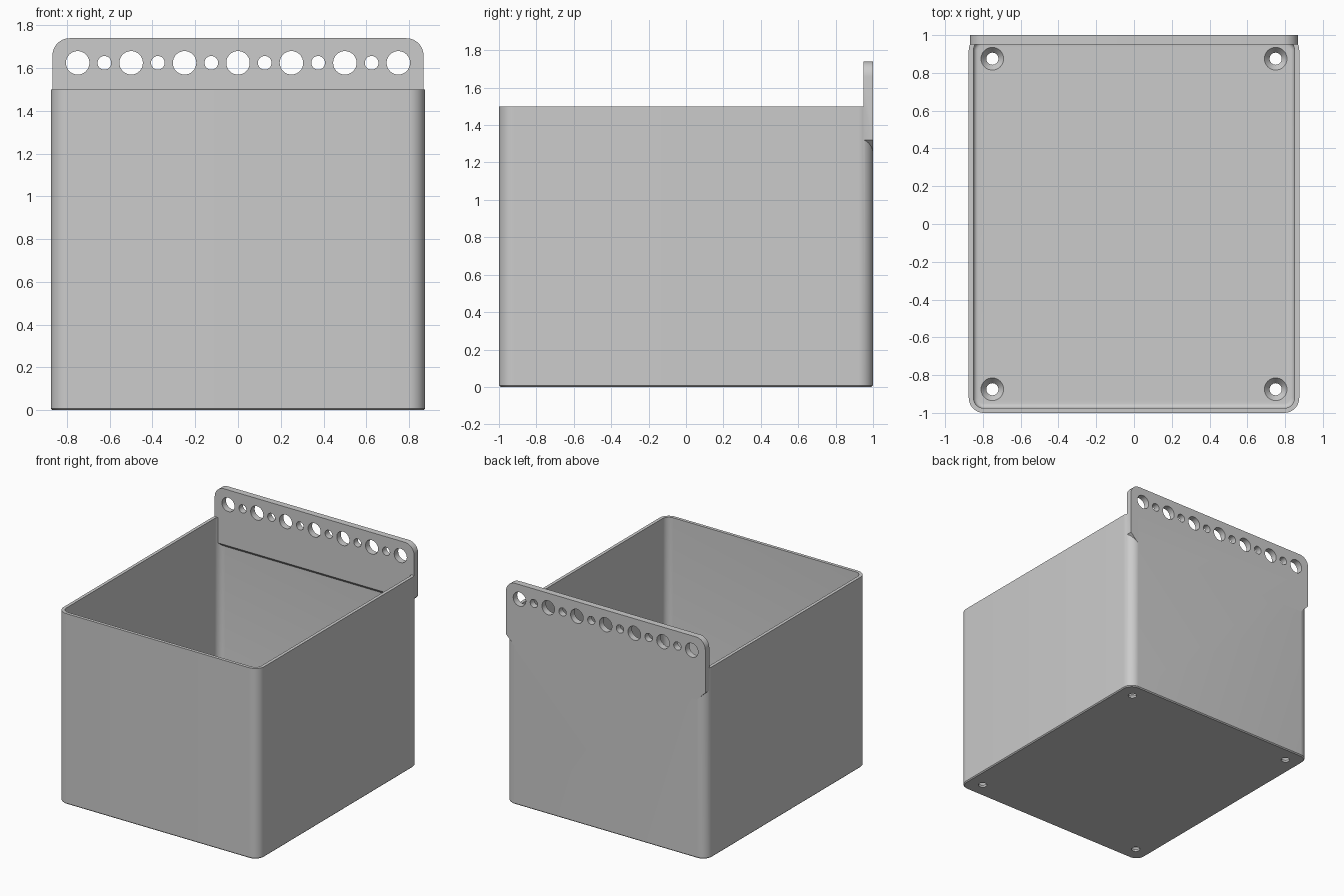
import bpy, bmesh, math
from mathutils import Vector

cube = bpy.data.objects.get("Cube")
if cube:
    bpy.data.objects.remove(cube, do_unlink=True)

grey = bpy.data.materials.new("plain grey")
grey.use_nodes = True
COLOUR = (0.6, 0.6, 0.6, 1)
grey.diffuse_color = COLOUR
grey.node_tree.nodes["Principled BSDF"].inputs["Base Color"].default_value = COLOUR


def make_object(name, bm):
    bmesh.ops.recalc_face_normals(bm, faces=bm.faces)
    mesh = bpy.data.meshes.new(name)
    bm.to_mesh(mesh)
    bm.free()
    mesh.materials.append(grey)
    obj = bpy.data.objects.new(name, mesh)
    bpy.context.collection.objects.link(obj)
    return obj


def rounded_rect(hx, hy, r, steps=10):
    pts = []
    for i, (sx, sy) in enumerate([(1, 1), (-1, 1), (-1, -1), (1, -1)]):
        for k in range(steps + 1):
            a = (i + k / steps) * math.pi / 2
            pts.append((sx * (hx - r) + r * math.cos(a), sy * (hy - r) + r * math.sin(a)))
    return pts


def loft(name, rings):
    """Skin closed rings of equal length and cap both ends."""
    bm = bmesh.new()
    loops = [[bm.verts.new(p) for p in ring] for ring in rings]
    for a, b in zip(loops, loops[1:]):
        for i in range(len(a)):
            j = (i + 1) % len(a)
            bm.faces.new((a[i], a[j], b[j], b[i]))
    bm.faces.new(loops[0])
    bm.faces.new(loops[-1])
    return make_object(name, bm)


def turned(name, profile, centre, axis, n=32):
    """Solid of revolution from (radius, distance along axis) pairs."""
    turn = Vector((0, 0, 1)).rotation_difference(Vector(axis)).to_matrix()
    rings = [[Vector(centre) + turn @ Vector((r * math.cos(math.tau * k / n),
              r * math.sin(math.tau * k / n), d)) for k in range(n)]
             for r, d in profile]
    return loft(name, rings)


def combine(target, tool, operation):
    mod = target.modifiers.new(operation, 'BOOLEAN')
    mod.operation, mod.solver, mod.object = operation, 'EXACT', tool
    bpy.context.view_layer.objects.active = target
    bpy.ops.object.modifier_apply(modifier=mod.name)
    bpy.data.objects.remove(tool, do_unlink=True)


# Bin body: outer wall, rim, inner wall, floor fillet
HX, HY, TOP, WALL, FLOOR, FILLET = 0.875, 1.0, 1.5, 0.025, 0.05, 0.025
levels = [(0.008, 0), (0, 0.008), (0, TOP), (WALL, TOP)]
for k in range(6):
    a = k / 5 * math.pi / 2
    levels.append((WALL + FILLET * (1 - math.cos(a)), FLOOR + FILLET * (1 - math.sin(a))))
body = loft("storage_bin", [[(x, y, z) for x, y in
            rounded_rect(HX - d, HY - d, 0.08 - d)] for d, z in levels])

# Hanging plate: rounded top corners, chamfered lower corners
W, LOW, HIGH, R = 0.868, 1.25, 1.74, 0.08
half = [(W - 0.07, LOW), (W, LOW + 0.07)]
for k in range(9):
    a = k / 8 * math.pi / 2
    half.append((W - R + R * math.cos(a), HIGH - R + R * math.sin(a)))
outline = half + [(-x, z) for x, z in reversed(half)]
plate = loft("hanging_plate", [[(x, y, z) for x, z in outline] for y in (0.95, HY)])

# Slope the underside of the plate towards the back wall
bm = bmesh.new()
bm.from_mesh(plate.data)
bmesh.ops.bisect_plane(bm, geom=bm.verts[:] + bm.edges[:] + bm.faces[:],
                       plane_co=(0, 0.95, 1.3), plane_no=(0, -1, -1), clear_inner=False,
                       clear_outer=False)
doomed = [v for v in bm.verts if v.co.y + v.co.z < 0.95 + 1.3 - 1e-4]
bmesh.ops.delete(bm, geom=doomed, context='VERTS')
bmesh.ops.holes_fill(bm, edges=[e for e in bm.edges if e.is_boundary], sides=0)
bmesh.ops.recalc_face_normals(bm, faces=bm.faces)
bm.to_mesh(plate.data)
bm.free()
combine(body, plate, 'UNION')

# Alternating large and small holes along the plate
for i in range(-6, 7):
    r = 0.055 if i % 2 == 0 else 0.032
    combine(body, turned("hole_cutter", [(r, -0.1), (r, 0.1)],
                         (i * 0.125, 0.975, 1.625), (0, 1, 0)), 'DIFFERENCE')

# Countersunk screw holes in the floor
for sx in (-1, 1):
    for sy in (-1, 1):
        combine(body, turned("screw_cutter", [(0.032, -0.1), (0.032, 0.015), (0.06, FLOOR), (0.06, 0.1)],
                             (sx * 0.75, sy * 0.875, 0), (0, 0, 1)), 'DIFFERENCE')

body.select_set(True)
bpy.context.view_layer.objects.active = body
bpy.ops.object.shade_smooth_by_angle(angle=math.radians(30))
